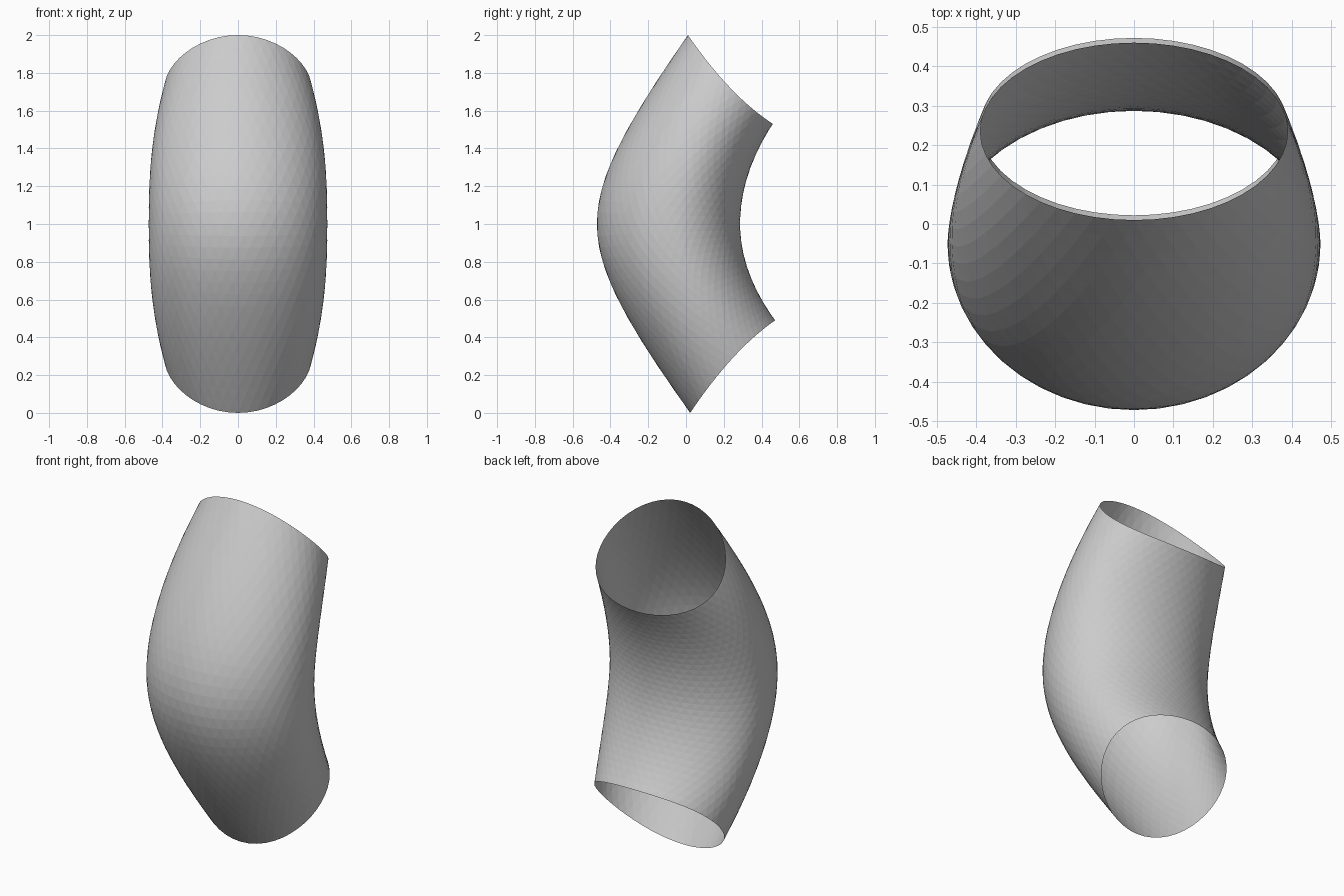
import bpy, bmesh
from math import sin, cos, pi, sqrt

if "Cube" in bpy.data.objects:
    bpy.data.objects.remove(bpy.data.objects["Cube"])

SEG, ROWS = 48, 32


def mid_section(a):
    # rounder towards the front, flatter at the back waist
    depth = 0.422 if cos(a) > 0 else 0.337
    return 0.473 * sin(a), -0.05 - depth * cos(a)


def rim(a, lower):
    # tilted, slightly saddle-shaped opening; z is height from the middle
    x = 0.39 * sin(a)
    y = 0.235 - 0.225 * cos(a) + (0.012 if lower else 0)
    back = 0.51 if lower else 0.53
    z = (1 + back) / 2 + (1 - back) / 2 * cos(a) - 0.045 * sin(a) ** 2
    return x, y, z


def point(a, t):
    s = abs(t)
    mx, my = mid_section(a)
    rx, ry, rz = rim(a, t < 0)
    # front meridian straightens towards the rims, back one is a parabola
    hyper = (sqrt(0.25 + s * s) - 0.5) / (sqrt(1.25) - 0.5)
    w = (1 + cos(a)) / 2
    fy = w * hyper + (1 - w) * s ** 2
    return (mx + (rx - mx) * s ** 2.5,
            my + (ry - my) * fy,
            1 + rz * t)


# bent open tube, staggered rows give the diamond facet pattern
bm = bmesh.new()
rows = []
for r in range(ROWS + 1):
    off = 0.5 * (r % 2)
    rows.append([bm.verts.new(point(2 * pi * (i + off) / SEG, 2 * r / ROWS - 1))
                 for i in range(SEG)])
for r in range(ROWS):
    lo, hi = rows[r], rows[r + 1]
    for i in range(SEG):
        j = (i + 1) % SEG
        if r % 2 == 0:
            tris = ((lo[i], lo[j], hi[i]), (lo[j], hi[j], hi[i]))
        else:
            tris = ((lo[i], lo[j], hi[j]), (lo[i], hi[j], hi[i]))
        for t in tris:
            bm.faces.new(t)
bmesh.ops.recalc_face_normals(bm, faces=bm.faces)
mesh = bpy.data.meshes.new("bent_tube")
bm.to_mesh(mesh)
bm.free()
tube = bpy.data.objects.new("bent_tube", mesh)
bpy.context.collection.objects.link(tube)
